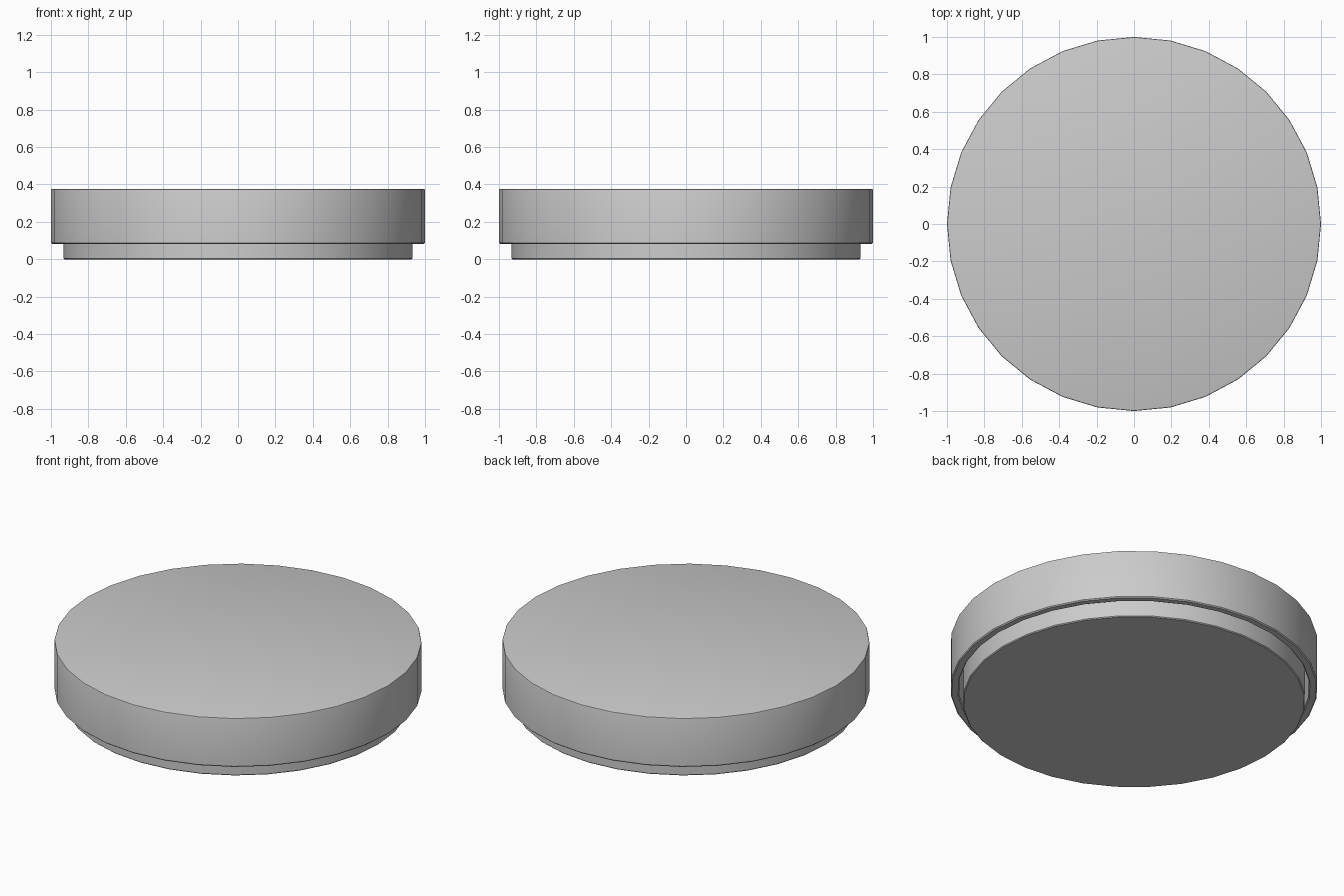
import bpy, bmesh, math

if "Cube" in bpy.data.objects:
    bpy.data.objects.remove(bpy.data.objects["Cube"])

SIDES = 32


def lathe(name, profile):
    """Revolve an (r, z) profile; r = 0 ends become closed caps."""
    bm = bmesh.new()
    rings = []
    for r, z in profile:
        rings.append([bm.verts.new((r * math.cos(math.tau * i / SIDES),
                                    r * math.sin(math.tau * i / SIDES), z))
                      for i in range(SIDES)])
    for a, b in zip(rings, rings[1:]):
        for i in range(SIDES):
            j = (i + 1) % SIDES
            bm.faces.new((a[i], a[j], b[j], b[i]))
    bm.faces.new(rings[0])
    bm.faces.new(rings[-1])
    bmesh.ops.recalc_face_normals(bm, faces=bm.faces)
    mesh = bpy.data.meshes.new(name)
    bm.to_mesh(mesh)
    bm.free()
    obj = bpy.data.objects.new(name, mesh)
    bpy.context.collection.objects.link(obj)
    bpy.context.view_layer.objects.active = obj
    obj.select_set(True)
    bpy.ops.object.shade_smooth_by_angle(angle=math.radians(30))
    obj.select_set(False)
    return obj


# Hollow lid with a softened top edge and a thin hanging rim
lathe("lid_shell", [
    (0.955, 0.33), (0.955, 0.088), (0.961, 0.082), (0.994, 0.082),
    (1.0, 0.088), (1.0, 0.368), (0.998, 0.374), (0.992, 0.376)])

# Inner plug set inside the lid, leaving a narrow gap around it
lathe("inner_plug", [
    (0.928, 0.0), (0.933, 0.005), (0.933, 0.33)])
